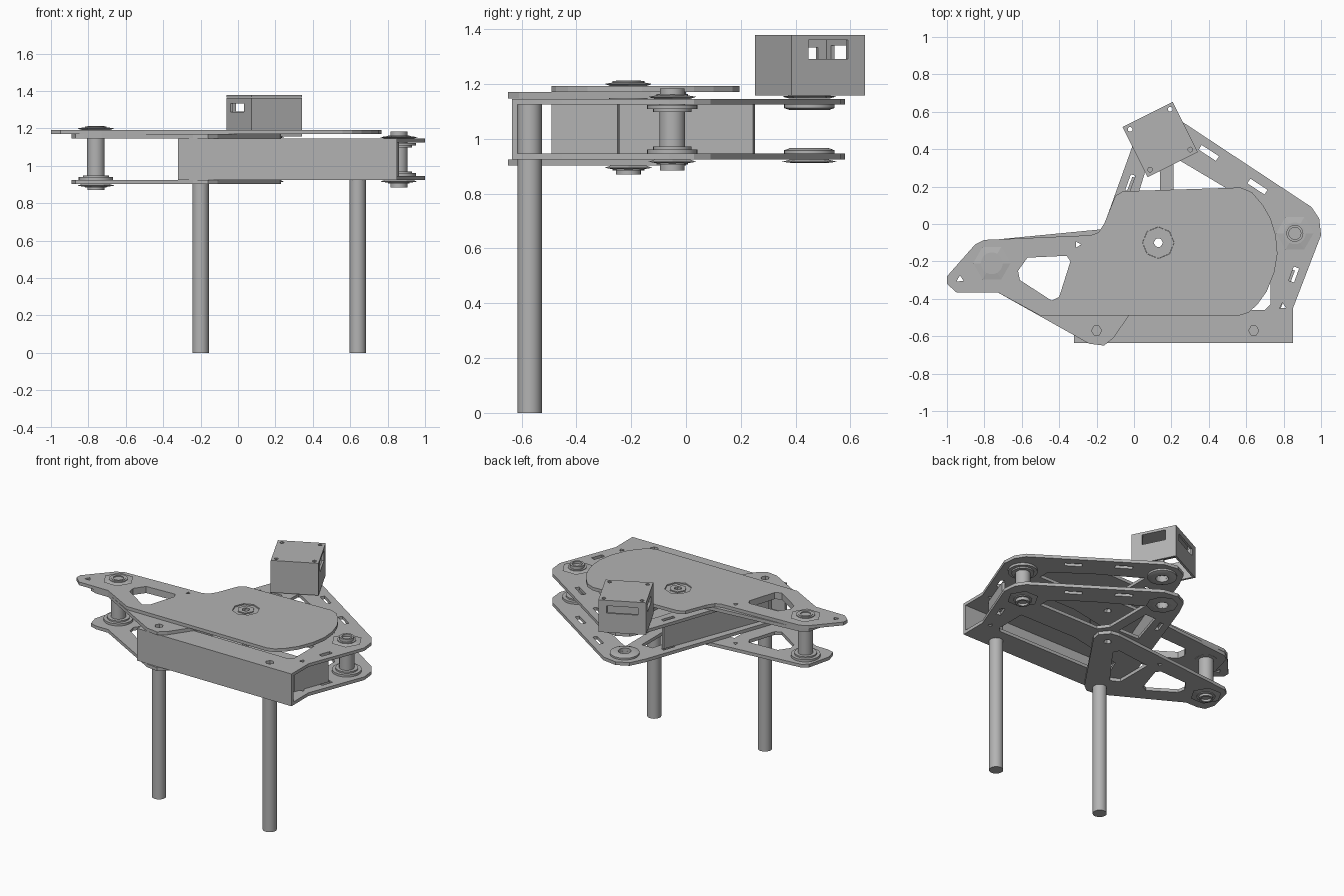
import bpy, bmesh
from math import cos, sin, pi, radians
from mathutils import Matrix, Vector

cube = bpy.data.objects.get("Cube")
if cube:
    bpy.data.objects.remove(cube, do_unlink=True)

grey = bpy.data.materials.new("plain grey")
grey.use_nodes = True
grey.diffuse_color = (0.45, 0.45, 0.45, 1)
grey.node_tree.nodes["Principled BSDF"].inputs["Base Color"].default_value = (0.45, 0.45, 0.45, 1)


def add_object(name, mesh, matrix=Matrix()):
    mesh.materials.clear()
    mesh.materials.append(grey)
    ob = bpy.data.objects.new(name, mesh)
    ob.matrix_world = matrix
    bpy.context.scene.collection.objects.link(ob)
    return ob


def plate(name, outline, holes, z0, z1, matrix=Matrix()):
    """Flat sheet cut from a 2D outline with holes."""
    curve = bpy.data.curves.new(name, 'CURVE')
    curve.dimensions = '2D'
    curve.fill_mode = 'BOTH'
    curve.extrude = (z1 - z0) / 2
    for loop in [outline] + holes:
        spline = curve.splines.new('POLY')
        spline.points.add(len(loop) - 1)
        for p, (x, y) in zip(spline.points, loop):
            p.co = (x, y, 0, 1)
        spline.use_cyclic_u = True
    temp = bpy.data.objects.new(name + "_curve", curve)
    bpy.context.scene.collection.objects.link(temp)
    bpy.context.view_layer.update()
    dg = bpy.context.evaluated_depsgraph_get()
    mesh = bpy.data.meshes.new_from_object(temp.evaluated_get(dg))
    bpy.data.objects.remove(temp, do_unlink=True)
    bm = bmesh.new()
    bm.from_mesh(mesh)
    bmesh.ops.remove_doubles(bm, verts=bm.verts, dist=1e-5)
    bmesh.ops.translate(bm, verts=bm.verts, vec=(0, 0, (z0 + z1) / 2))
    bmesh.ops.recalc_face_normals(bm, faces=bm.faces)
    bm.to_mesh(mesh)
    bm.free()
    for f in mesh.polygons:
        f.use_smooth = False
    return add_object(name, mesh, matrix)


def lathe(name, profile, x, y, sides=32):
    """Turned part: closed (radius, z) profile spun around a vertical axis."""
    bm = bmesh.new()
    verts = [bm.verts.new((r, 0, z)) for r, z in profile]
    edges = [bm.edges.new((a, b)) for a, b in zip(verts, verts[1:] + verts[:1])]
    bmesh.ops.spin(bm, geom=verts + edges, axis=(0, 0, 1), cent=(0, 0, 0),
                   angle=2 * pi, steps=sides)
    bmesh.ops.remove_doubles(bm, verts=bm.verts, dist=1e-5)
    bmesh.ops.recalc_face_normals(bm, faces=bm.faces)
    for f in bm.faces:
        f.smooth = sides > 12
    for e in bm.edges:
        e.smooth = e.is_manifold and e.calc_face_angle() < radians(35)
    mesh = bpy.data.meshes.new(name)
    bm.to_mesh(mesh)
    bm.free()
    return add_object(name, mesh, Matrix.Translation((x, y, 0)))


def ring(x, y, r, n, turn=0):
    return [(x + r * cos(turn + 2 * pi * i / n), y + r * sin(turn + 2 * pi * i / n))
            for i in range(n)]


def slot(x, y, length, width, deg=0):
    c, s = cos(radians(deg)), sin(radians(deg))
    return [(x + c * u * length / 2 - s * v * width / 2, y + s * u * length / 2 + c * v * width / 2)
            for u, v in ((-1, -1), (1, -1), (1, 1), (-1, 1))]


right_joint, left_joint, back_joint, hub = (0.86, -0.05), (-0.76, -0.21), (0.15, 0.45), (0.13, -0.1)
legs = [(-0.2, -0.57), (0.64, -0.57)]

# Triangular frame plates
frame = [(-0.32, -0.635), (0.85, -0.635), (0.85, -0.45), (1, -0.06), (0.99, 0.03), (0.95, 0.09),
         (0.23, 0.565), (0.13, 0.58), (0.05, 0.54), (0, 0.44), (-0.32, -0.45)]
frame_holes = [
    [(-0.17, -0.46), (0.7, -0.46), (0.73, -0.43), (0.73, -0.22), (0.3, -0.22), (-0.1, -0.3)],
    [(0.21, 0.36), (0.53, 0.17), (0.72, 0.02), (0.72, -0.05), (0.26, -0.05), (0.21, 0.02)],
    [(0.06, 0.28), (0.14, 0.28), (0.14, 0.02), (-0.02, 0.02)],
    slot(0.4, 0.38, 0.11, 0.03, -33), slot(0.66, 0.2, 0.11, 0.03, -33),
    slot(-0.02, 0.22, 0.09, 0.025, 70), slot(0.855, -0.27, 0.08, 0.03, 70),
    ring(0.795, -0.44, 0.02, 3, 1.6), ring(*back_joint, 0.04, 16), ring(*hub, 0.025, 6)]
plate("frame_plate_lower", frame, frame_holes, 0.924, 0.946)
plate("frame_plate_upper", frame, frame_holes + [ring(x, y, 0.027, 6) for x, y in legs], 1.124, 1.145)


# Upright walls between the frame plates
def wall(name, a, b, t, z0=0.946, z1=1.124):
    d = Vector((b[0] - a[0], b[1] - a[1]))
    n = Vector((-d.y, d.x)).normalized() * t
    plate(name, [a, b, (b[0] + n.x, b[1] + n.y), (a[0] + n.x, a[1] + n.y)], [], z0, z1)


wall("front_wall", (-0.32, -0.635), (0.85, -0.635), 0.02)
wall("side_wall_left", (-0.27, -0.49), (0.01, 0.245), 0.02)
wall("side_wall_right", (0.77, -0.49), (0.86, -0.25), 0.02)

# Arm plates
arm_window = [(-0.62, -0.25), (-0.57, -0.18), (-0.36, -0.17), (-0.34, -0.2), (-0.4, -0.39),
              (-0.44, -0.41), (-0.61, -0.3)]
arm = [(-0.89, -0.28), (-0.87, -0.35), (-0.82, -0.365), (-0.73, -0.365), (-0.24, -0.64), (-0.16, -0.65),
       (-0.11, -0.61), (0.22, -0.13), (0.23, -0.07), (0.18, -0.01), (0.12, 0), (-0.81, -0.09), (-0.85, -0.12)]
arm_holes = [arm_window, [(-0.25, -0.17), (0, -0.14), (0.02, -0.18), (-0.19, -0.46), (-0.25, -0.43)],
             ring(-0.3, -0.11, 0.018, 3)]
plate("arm_plate_lower", arm, arm_holes + [ring(*hub, 0.025, 6)], 0.902, 0.924)
plate("arm_plate_upper", arm, arm_holes + [ring(*legs[0], 0.027, 6), ring(*hub, 0.06, 8)], 1.147, 1.17)

# Large rounded sector plate on top of the arm
sector = [(-1, -0.28), (-1, -0.32), (-0.95, -0.365), (-0.73, -0.365), (-0.5, -0.49), (0.56, -0.49),
          (0.61, -0.475), (0.66, -0.43), (0.71, -0.36), (0.75, -0.26), (0.767, -0.16), (0.758, -0.06),
          (0.73, 0.03), (0.69, 0.1), (0.63, 0.17), (0.57, 0.195), (-0.06, 0.175), (-0.1, 0.15),
          (-0.16, 0), (-0.19, -0.045), (-0.23, -0.06), (-0.8, -0.085), (-0.85, -0.11)]
plate("sector_plate", sector, [arm_window, ring(-0.93, -0.295, 0.022, 3, 1.6), ring(-0.3, -0.11, 0.018, 3),
                               ring(*hub, 0.085, 8)], 1.17, 1.192)

# Hub fitting in the sector plate
lathe("hub_plate", [(0.025, 1.146), (0.084, 1.146), (0.084, 1.184), (0.025, 1.184)], *hub, 8)
lathe("hub_nut", [(0.025, 1.184), (0.055, 1.184), (0.055, 1.191), (0.025, 1.191)], *hub, 6)

# Legs
for i, (x, y) in enumerate(legs):
    lathe(f"leg_{i + 1}", [(0, 0), (0.044, 0), (0.044, 1.124), (0, 1.124)], x, y)


# Turned joints: spacer, inner collars, hexagonal outer flanges and bolt ends
def joint(name, pos, bottom, low, high, top):
    lathe(name + "_spacer", [(0, low), (0.047, low), (0.047, high), (0, high)], *pos)
    for side, z, end, d in (("lower", low, bottom, -1), ("upper", high, top, 1)):
        inner = z - d * 0.022
        lathe(f"{name}_collar_{side}", [(0, inner - d * 0.025), (0.07, inner - d * 0.025), (0.07, inner - d * 0.015),
                                        (0.092, inner - d * 0.015), (0.092, inner), (0, inner)], *pos)
        lathe(f"{name}_flange_{side}", [(0, z), (0.075, z), (0.1, z + d * 0.008), (0.06, z + d * 0.014),
                                        (0, z + d * 0.014)], *pos, 6)
        lathe(f"{name}_bolt_{side}", [(0, z), (0.058, z), (0.058, z + d * 0.018), (0.045, z + d * 0.018),
                                      (0.045, end), (0.032, end), (0.032, end - d * 0.015),
                                      (0, end - d * 0.015)], *pos)


joint("right_joint", right_joint, 0.885, 0.924, 1.145, 1.183)
joint("left_joint", left_joint, 0.87, 0.902, 1.192, 1.213)

# Open bearings under the housing
for side, z, d in (("lower", 0.946, 1), ("upper", 1.124, -1)):
    lathe(f"bearing_{side}", [(0.04, z), (0.092, z), (0.092, z + d * 0.012), (0.07, z + d * 0.02),
                              (0.04, z + d * 0.02)], *back_joint)
    o = z - d * 0.022
    lathe(f"bearing_flange_{side}", [(0.04, o), (0.07, o), (0.1, o - d * 0.008), (0.06, o - d * 0.013),
                                     (0.04, o - d * 0.013)], *back_joint, 8)

# Housing: square shell, open below, with slots and corner holes
half, z_low, z_top, t = 0.15, 1.158, 1.378, 0.014
base = Matrix.Translation((0.14, 0.452, 0)) @ Matrix.Rotation(radians(26.5), 4, 'Z')
lid_holes = [ring(u * 0.12, v * 0.12, 0.013, 8) for u in (-1, 1) for v in (-1, 1)]
plate("housing_lid", slot(0, 0, 0.3, 0.3), lid_holes, z_top - t, z_top, base)
sides = {"right": (0, [slot(0, 1.325, 0.16, 0.07)]), "back": (90, [slot(0, 1.315, 0.2, 0.05)]),
         "left": (180, [slot(-0.02, 1.31, 0.16, 0.045)]), "front": (270, [])}
for side, (deg, holes) in sides.items():
    upright = base @ Matrix.Rotation(radians(deg + 90), 4, 'Z') @ Matrix.Rotation(pi / 2, 4, 'X')
    zm = (z_low + z_top - t) / 2
    plate("housing_" + side, slot(0, zm, 0.3, z_top - t - z_low), holes, half - t, half, upright)
